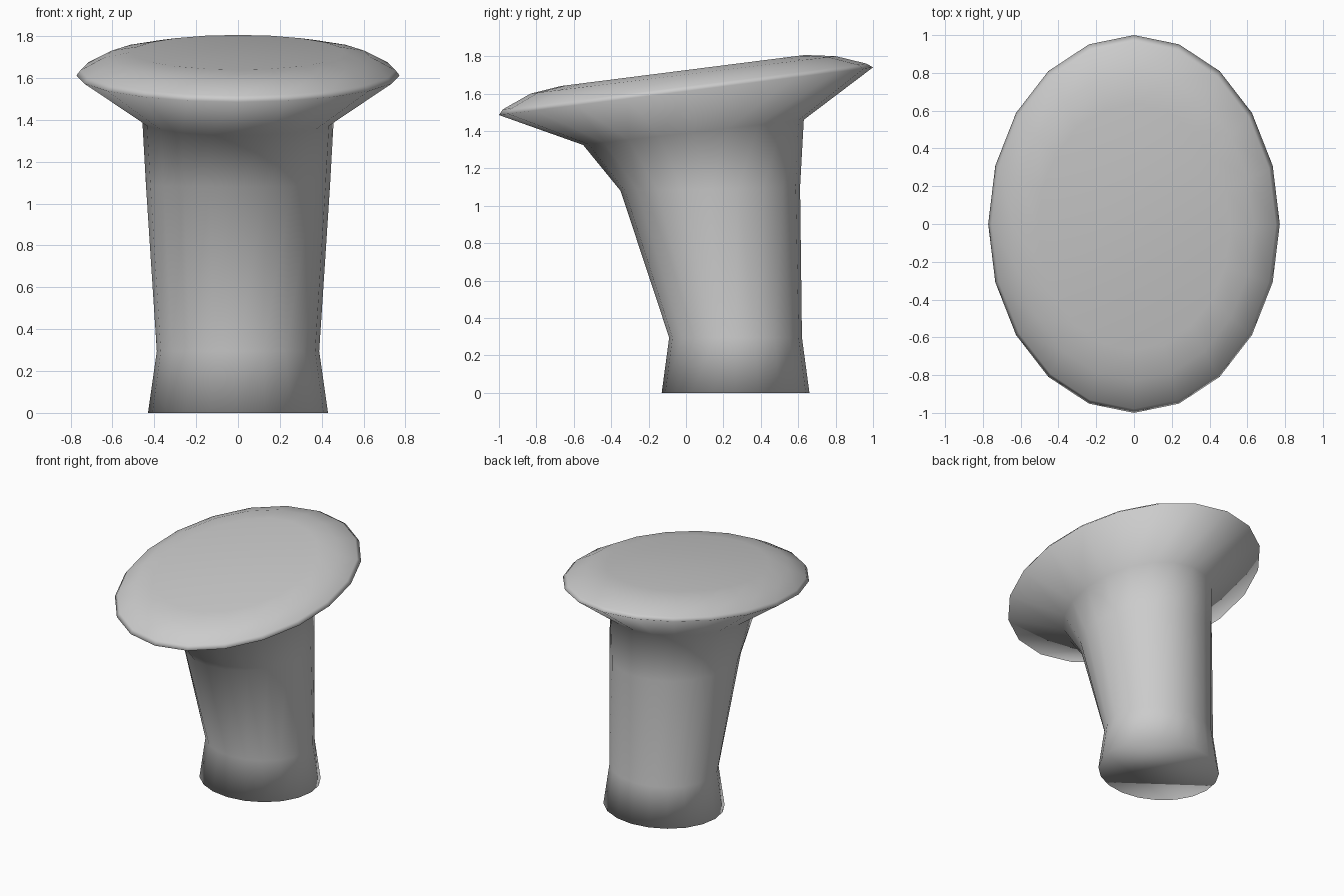
import bpy, bmesh
from math import sin, cos, pi

if "Cube" in bpy.data.objects:
    bpy.data.objects.remove(bpy.data.objects["Cube"])

SIDES = 20

# Cross-sections: (front y, front z, back y, back z, half width)
stem = [
    (-0.13, 0.00, 0.66, 0.00, 0.43),    # foot
    (-0.09, 0.295, 0.62, 0.295, 0.388),  # waist
    (-0.35, 1.08, 0.61, 1.10, 0.44),
    (-0.55, 1.325, 0.63, 1.46, 0.457),  # neck
]
cap = [
    (-1.00, 1.485, 1.00, 1.74, 0.772),  # rim
    (-0.98, 1.515, 0.965, 1.76, 0.752),
    (-0.83, 1.60, 0.80, 1.80, 0.635),
    (-0.67, 1.64, 0.635, 1.806, 0.51),  # edge of the flat top
]


def add_ring(bm, y0, z0, y1, z1, rx):
    """Tilted ellipse running from its front point to its back point."""
    verts = []
    for i in range(SIDES):
        a = 2 * pi * i / SIDES
        t = (1 + cos(a)) / 2
        verts.append(bm.verts.new((-rx * sin(a), y0 + (y1 - y0) * t, z0 + (z1 - z0) * t)))
    return verts


bm = bmesh.new()
rings = [add_ring(bm, *r) for r in stem + cap]

# Skin between neighbouring rings, then close both ends
for lo, hi in zip(rings, rings[1:]):
    for i in range(SIDES):
        j = (i + 1) % SIDES
        bm.faces.new((lo[i], lo[j], hi[j], hi[i]))
bm.faces.new(rings[0][::-1])
bm.faces.new(rings[-1])
bmesh.ops.recalc_face_normals(bm, faces=bm.faces)
for f in bm.faces:
    f.smooth = True

mesh = bpy.data.meshes.new("slanted_pedestal")
bm.to_mesh(mesh)
bm.free()
obj = bpy.data.objects.new("slanted_pedestal", mesh)
bpy.context.collection.objects.link(obj)
